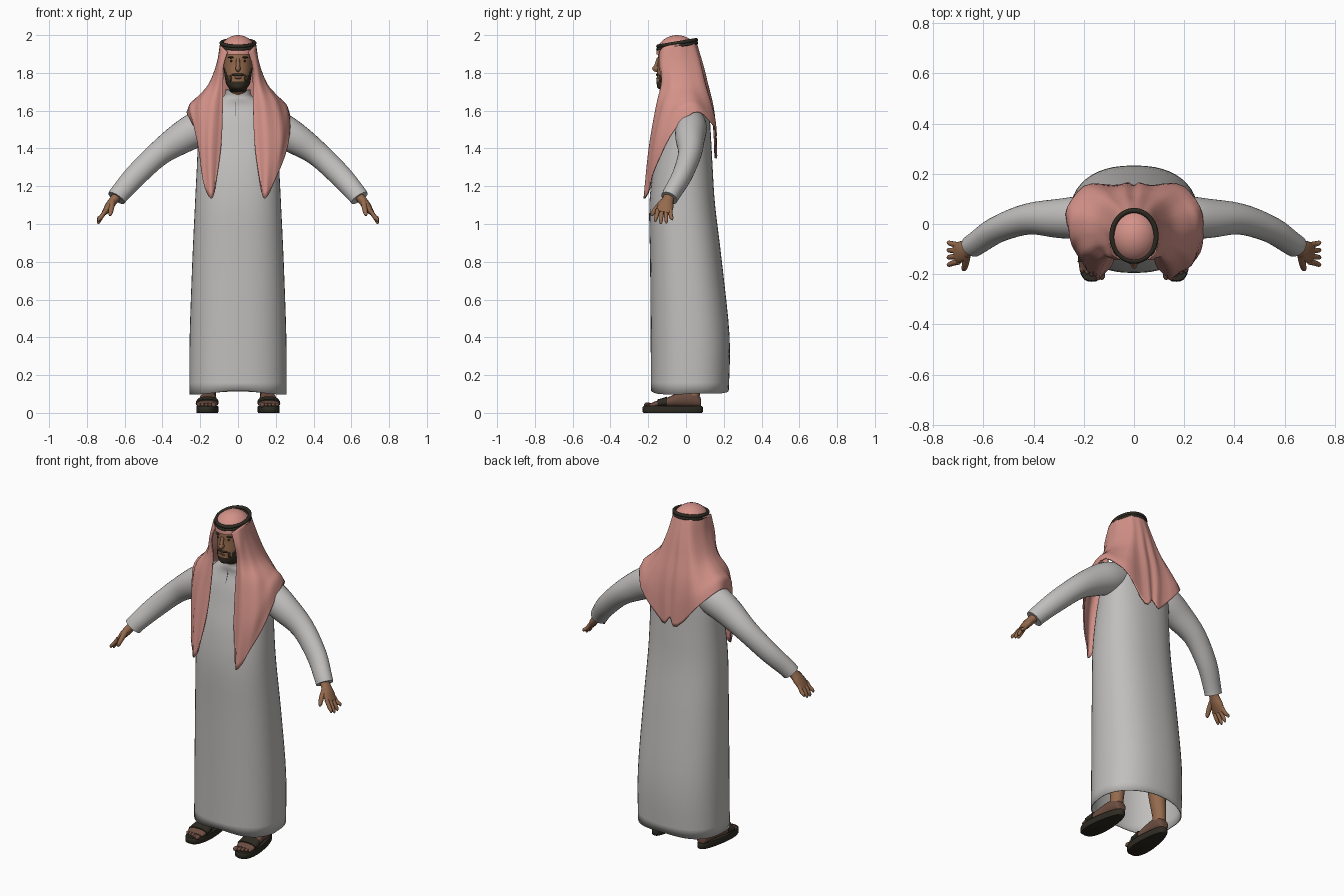
import bpy, bmesh, math
from mathutils import Vector, Matrix

if "Cube" in bpy.data.objects:
    bpy.data.objects.remove(bpy.data.objects["Cube"])


def material(name, rgb):
    m = bpy.data.materials.new(name)
    m.diffuse_color = (*rgb, 1)
    m.use_nodes = True
    m.node_tree.nodes["Principled BSDF"].inputs["Base Color"].default_value = m.diffuse_color
    return m


ROBE = material("robe_grey", (0.53, 0.52, 0.51))
PINK = material("scarf_pink", (0.66, 0.29, 0.25))
SKIN = material("skin", (0.30, 0.145, 0.075))
FOOT = material("foot_brown", (0.15, 0.075, 0.052))
DARK = material("leather_black", (0.027, 0.024, 0.016))
HAIR = material("beard_brown", (0.035, 0.026, 0.016))
SEAM = material("seam_grey", (0.12, 0.12, 0.12))


def spline(pts, steps):
    """Smooth curve through tuples of any length."""
    out = []
    for i in range(len(pts) - 1):
        a, b, c, d = pts[max(i - 1, 0)], pts[i], pts[i + 1], pts[min(i + 2, len(pts) - 1)]
        for s in range(steps):
            t = s / steps
            out.append(tuple(0.5 * (2 * q + (r - p) * t + (2 * p - 5 * q + 4 * r - w) * t * t
                                    + (3 * q - p - 3 * r + w) * t ** 3)
                             for p, q, r, w in zip(a, b, c, d)))
    return out + [tuple(pts[-1])]


def finish(name, bm, *mats, angle=50):
    bmesh.ops.recalc_face_normals(bm, faces=bm.faces)
    me = bpy.data.meshes.new(name)
    bm.to_mesh(me)
    bm.free()
    for m in mats:
        me.materials.append(m)
    ob = bpy.data.objects.new(name, me)
    bpy.context.collection.objects.link(ob)
    bpy.ops.object.select_all(action='DESELECT')
    ob.select_set(True)
    bpy.context.view_layer.objects.active = ob
    bpy.ops.object.shade_smooth_by_angle(angle=math.radians(angle))
    return ob


def skin_rings(rings, cap0=True, cap1=True):
    """Closed rings of points joined into a surface."""
    bm = bmesh.new()
    vs = [[bm.verts.new(p) for p in r] for r in rings]
    n = len(vs[0])
    for a, b in zip(vs, vs[1:]):
        for i in range(n):
            bm.faces.new((a[i], a[(i + 1) % n], b[(i + 1) % n], b[i]))
    if cap0:
        bm.faces.new(vs[0])
    if cap1:
        bm.faces.new(vs[-1])
    return bm


def oval(c, u, v, n=32, p=2.0):
    pts = []
    for i in range(n):
        a = 2 * math.pi * i / n
        f = lambda x: math.copysign(abs(x) ** (2 / p), x)
        pts.append(Vector(c) + Vector(u) * f(math.cos(a)) + Vector(v) * f(math.sin(a)))
    return pts


def stack(rows, steps=4, n=32, p=2.0, **caps):
    """Horizontal ovals: (z, y centre, half width, half depth)."""
    return skin_rings([oval((0, cy, z), (hx, 0, 0), (0, hy, 0), n, p)
                       for z, cy, hx, hy in spline(rows, steps)], **caps)


def tube(name, pts, mat, steps=4, n=16):
    """Limb along a path: (x, y, z, thickness, y-ward half width)."""
    pts = spline(pts, steps)
    rings = []
    for i, q in enumerate(pts):
        t = (Vector(pts[min(i + 1, len(pts) - 1)][:3]) - Vector(pts[max(i - 1, 0)][:3])).normalized()
        u = t.cross(Vector((0, 1, 0)))
        u = u.normalized() if u.length > 0.1 else Vector((1, 0, 0))
        rings.append(oval(q[:3], u * q[3], t.cross(u) * q[4], n))
    return finish(name, skin_rings(rings), mat)


def ball(name, c, r, mat, floor=None, seg=24):
    bm = bmesh.new()
    bmesh.ops.create_uvsphere(bm, u_segments=seg, v_segments=seg // 2, radius=1,
                              matrix=Matrix.Translation(c) @ Matrix.Diagonal((*r, 1)))
    if floor:
        bmesh.ops.bisect_plane(bm, geom=bm.verts[:] + bm.edges[:] + bm.faces[:],
                               plane_co=(0, 0, floor), plane_no=(0, 0, -1), clear_outer=True)
    return finish(name, bm, mat)


# Long robe, open at a gently waved hem
bm = stack([(0.11, 0.02, 0.252, 0.2), (0.4, 0.022, 0.25, 0.203), (0.8, 0, 0.236, 0.184),
            (1.1, -0.02, 0.222, 0.168), (1.3, -0.015, 0.212, 0.15), (1.45, 0, 0.205, 0.127),
            (1.55, 0.01, 0.19, 0.11), (1.62, 0.015, 0.15, 0.09), (1.66, 0, 0.09, 0.075),
            (1.68, -0.012, 0.066, 0.062), (1.71, -0.022, 0.06, 0.057)],
           n=48, p=2.35, cap0=False, cap1=False)
for v in bm.verts:
    if v.co.z < 0.12:
        v.co.z += 0.01 * math.cos(v.co.x * 14) * (1 if v.co.y < 0 else 0.6) - 0.002
robe = finish("robe", bm, ROBE)
mod = robe.modifiers.new("cloth", 'SOLIDIFY')
mod.thickness = 0.006

# Front opening seam
tube("neck_opening", [(-0.014, -0.097, 1.57, 0.003, 0.003), (-0.014, -0.079, 1.62, 0.003, 0.003),
                      (-0.014, -0.077, 1.66, 0.003, 0.003)], SEAM, n=6)

# Head, with beard faces on the lower front
bm = stack([(1.60, 0, 0.048, 0.048), (1.69, -0.03, 0.05, 0.055), (1.715, -0.075, 0.046, 0.07),
            (1.74, -0.07, 0.062, 0.085), (1.79, -0.06, 0.072, 0.094), (1.84, -0.055, 0.077, 0.095),
            (1.89, -0.055, 0.078, 0.094), (1.94, -0.05, 0.073, 0.086), (1.965, -0.05, 0.05, 0.06)],
           steps=6, n=40)
for f in bm.faces:
    c = f.calc_center_median()
    if c.y < -0.05 and 1.695 < c.z < 1.758 + max(0, abs(c.x) - 0.04) * 2.2:
        f.material_index = 1
finish("head", bm, SKIN, HAIR)
ball("nose", (0, -0.155, 1.823), (0.014, 0.024, 0.018), SKIN, seg=16)
tube("nose_bridge", [(0, -0.147, 1.875, 0.009, 0.009), (0, -0.163, 1.825, 0.012, 0.01)], SKIN, n=10)
ball("moustache", (0, -0.146, 1.79), (0.034, 0.014, 0.008), HAIR, seg=16)
ball("lips", (0, -0.149, 1.772), (0.02, 0.009, 0.006), FOOT, seg=16)
for s in (-1, 1):
    ball("eye", (s * 0.032, -0.138, 1.863), (0.012, 0.006, 0.005), HAIR, seg=12)
    ball("eyebrow", (s * 0.034, -0.138, 1.882), (0.02, 0.009, 0.005), HAIR, seg=12)
    ball("moustache_side", (s * 0.037, -0.135, 1.772), (0.008, 0.01, 0.02), HAIR, seg=12)

# Scarf crown and two cords
ball("scarf_crown", (0, -0.047, 1.9), (0.1, 0.11, 0.1), PINK, floor=1.897, seg=40)
for k in (0, 1):
    rings = []
    for i in range(48):
        a = 2 * math.pi * i / 48
        d = Vector((math.cos(a), math.sin(a), 0))
        c = Vector((0.088 * d.x, -0.047 + 0.101 * d.y, 1.942 + 0.016 * k + 0.017 * d.y))
        rings.append(oval(c, d * 0.01, (0, 0, 0.01), 10))
    finish("head_cord", skin_rings(rings + rings[:1], False, False), DARK)

# Scarf cloth: columns run from the brow or crown down to the hem
front = [[(.055, -.14, 1.91), (.076, -.14, 1.84), (.08, -.125, 1.74), (.08, -.135, 1.62),
          (.09, -.165, 1.4), (.125, -.205, 1.17)],
         [(.08, -.12, 1.935), (.1, -.125, 1.84), (.112, -.125, 1.74), (.135, -.152, 1.62),
          (.15, -.19, 1.4), (.145, -.217, 1.135)]]
outer_right = [[(.09, -.09, 1.945), (.108, -.085, 1.85), (.148, -.085, 1.73), (.2, -.12, 1.62),
                (.22, -.165, 1.42), (.19, -.185, 1.22)],
               [(.092, -.06, 1.95), (.11, -.05, 1.85), (.153, -.04, 1.74), (.22, -.055, 1.65),
                (.255, -.08, 1.56), (.262, -.115, 1.41)]]
outer_left = [c[:4] + e for c, e in zip(outer_right, (
    [(.19, -.16, 1.42), (.185, -.18, 1.23)], [(.245, -.085, 1.58), (.215, -.115, 1.47)]))]
rear = [[(.09, -.03, 1.955), (.107, -.01, 1.85), (.148, .01, 1.74), (.21, .03, 1.67),
         (.25, .035, 1.635), (.27, .035, 1.59)],
        [(.06, .03, 1.962), (.08, .06, 1.85), (.115, .085, 1.74), (.155, .118, 1.64),
         (.185, .138, 1.57), (.2, .145, 1.52)],
        [(.03, .046, 1.965), (.04, .08, 1.85), (.05, .108, 1.74), (.06, .137, 1.62),
         (.06, .152, 1.5), (.05, .157, 1.35)]]
middle = [(0, .052, 1.967), (0, .086, 1.85), (0, .11, 1.74), (0, .138, 1.62),
          (0, .152, 1.5), (0, .157, 1.39)]
left = [[(-x, y, z) for x, y, z in c] for c in front + outer_left + rear]
cols = [spline(c, 5) for c in left + [middle] + (front + outer_right + rear)[::-1]]
rows = [spline(r, 4) for r in zip(*cols)]
bm = bmesh.new()
grid = []
for j, r in enumerate(rows):
    fold = 0.005 * min(1, j / 12)
    grid.append([bm.verts.new((x, y + fold * math.sin(i * 1.3), z)) for i, (x, y, z) in enumerate(r)])
for a, b in zip(grid, grid[1:]):
    for i in range(len(a) - 1):
        bm.faces.new((a[i], a[i + 1], b[i + 1], b[i]))
scarf = finish("scarf_cloth", bm, PINK, angle=60)
mod = scarf.modifiers.new("cloth", 'SOLIDIFY')
mod.thickness = 0.006
mod.offset = 0

for s in (-1, 1):
    side = "left" if s > 0 else "right"
    m = lambda rows: [(s * q[0], *q[1:]) for q in rows]

    # Sleeve and hand
    tube(side + "_sleeve", m([(.1, .02, 1.55, .075, .075), (.2, .025, 1.51, .092, .085),
                              (.3, .022, 1.455, .084, .078), (.42, .02, 1.372, .066, .062),
                              (.54, -.02, 1.258, .06, .053), (.62, -.072, 1.168, .053, .047),
                              (.643, -.088, 1.137, .051, .045)]), ROBE, n=28)
    tube(side + "_palm", m([(.625, -.08, 1.165, .026, .03), (.655, -.095, 1.13, .024, .03),
                            (.682, -.108, 1.095, .022, .042), (.708, -.118, 1.058, .014, .042)]), SKIN)
    for k, tip in enumerate((1.012, 1.0, 1.003, 1.02)):
        y = -.15 + k * .022
        yt = -.162 + k * .029
        tube(side + "_finger", m([(.698, y, 1.075, .011, .012), (.722, (y + yt) / 2, 1.04, .011, .011),
                                  (.737, yt, tip + .012, .009, .009), (.739, yt, tip, .004, .004)]),
             SKIN, steps=3, n=10)
    tube(side + "_thumb", m([(.665, -.12, 1.12, .016, .018), (.67, -.155, 1.085, .014, .014),
                             (.676, -.177, 1.055, .011, .011), (.677, -.182, 1.043, .005, .005)]),
         SKIN, steps=3, n=10)

    # Sandal sole, turned slightly outward
    cx = lambda y: s * (0.16 - 0.05 * (y + 0.07))
    rings = []
    for z, k in ((0, .96), (.006, 1), (.03, 1), (.036, .97)):
        ring = []
        for i in range(40):
            a = 2 * math.pi * i / 40
            y = -.07 - .16 * k * math.cos(a)
            w = (.056 + .014 * math.cos(a)) * k
            ring.append((cx(y) + w * math.copysign(abs(math.sin(a)) ** .75, math.sin(a)), y, z))
        rings.append(ring)
    finish(side + "_sandal_sole", skin_rings(rings), DARK)

    # Foot, strap, toes and ankle
    def foot_rings(rows):
        return skin_rings([oval((cx(y), y, .03 + h / 2), (w, 0, 0), (0, 0, h / 2), 24, 2.4)
                           for y, w, h in spline(rows, 4)])
    finish(side + "_foot", foot_rings([(-.185, .05, .022), (-.15, .056, .036), (-.09, .052, .055),
                                       (-.03, .044, .08), (.03, .04, .085), (.07, .032, .06),
                                       (.08, .02, .04)]), FOOT)
    finish(side + "_sandal_strap", foot_rings([(-.152, .06, .041), (-.125, .06, .048),
                                               (-.1, .058, .057)]), DARK)
    for k in range(5):
        y = -.203 + .007 * k
        r = .014 if k == 0 else .0105
        ball(side + "_toe", (cx(y) + s * (-.038 + .02 * k), y, .042), (r, .02, r), FOOT, seg=12)
    tube(side + "_ankle", m([(.155, .03, .07, .038, .04), (.152, .035, .12, .036, .04),
                             (.145, .03, .22, .044, .048), (.135, .02, .4, .055, .06)]), SKIN)
